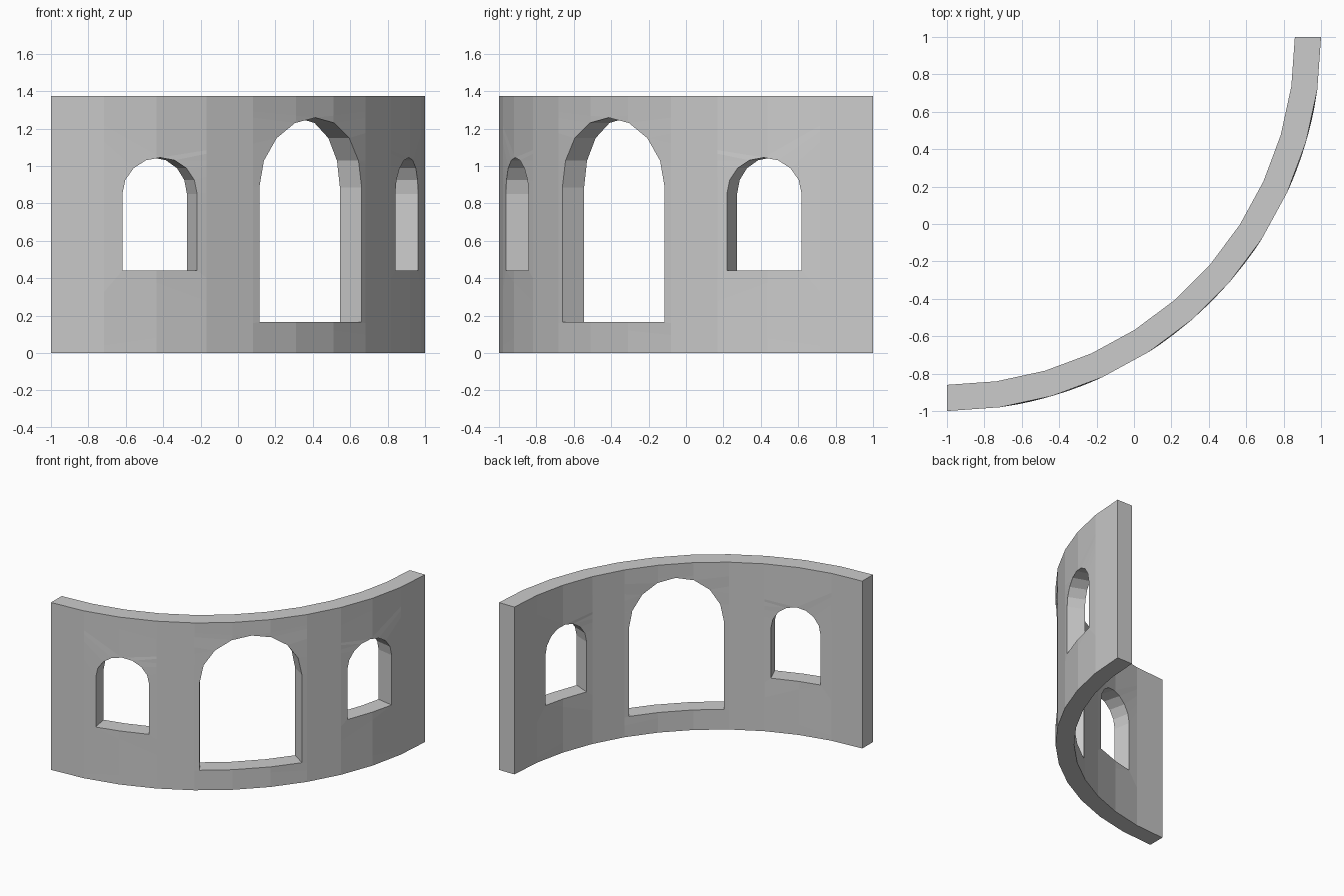
import bpy, bmesh
from math import radians, sin, cos, pi

if "Cube" in bpy.data.objects:
    bpy.data.objects.remove(bpy.data.objects["Cube"])

R_OUT, R_IN, HEIGHT = 2.0, 1.86, 1.375
SEGMENTS, SWEEP = 11, pi / 2


def arch(mid, half, sill, spring, rise, n=8):
    """Outline of an arched opening as (angle, height) points."""
    pts = [(mid - half, sill), (mid + half, sill)]
    for i in range(n + 1):
        a = pi * i / n
        pts.append((mid + half * cos(a), spring + rise * sin(a)))
    return pts


# Unrolled wall outline, two windows and a tall central opening
window = (radians(6), 0.44, 0.85, 0.195)
outlines = [
    [(0, 0), (SWEEP, 0), (SWEEP, HEIGHT), (0, HEIGHT)],
    arch(radians(17), *window),
    arch(radians(45), radians(11.15), 0.165, 0.885, 0.373),
    arch(radians(73), *window),
]

bm = bmesh.new()
for pts in outlines:
    verts = [bm.verts.new((u, v, 0)) for u, v in pts]
    for a, b in zip(verts, verts[1:] + verts[:1]):
        bm.edges.new((a, b))
bmesh.ops.triangle_fill(bm, edges=bm.edges[:], use_beauty=True, normal=(0, 0, 1))

# Upright cuts that give the wall its flat facets
for i in range(1, SEGMENTS):
    bmesh.ops.bisect_plane(bm, geom=bm.verts[:] + bm.edges[:] + bm.faces[:], dist=1e-5,
                           plane_co=(SWEEP * i / SEGMENTS, 0, 0), plane_no=(1, 0, 0))

# Thickness, then bend around the centre of the curve
ext = bmesh.ops.extrude_face_region(bm, geom=bm.faces[:], use_keep_orig=True)
for v in ext["geom"]:
    if isinstance(v, bmesh.types.BMVert):
        v.co.z = 1
for v in bm.verts:
    t, z = v.co.x, v.co.y
    r = R_IN if v.co.z > 0.5 else R_OUT
    v.co = (-1 + r * sin(t), 1 - r * cos(t), z)
bmesh.ops.recalc_face_normals(bm, faces=bm.faces[:])

mesh = bpy.data.meshes.new("curved_wall")
bm.to_mesh(mesh)
bm.free()
bpy.context.collection.objects.link(bpy.data.objects.new("curved_wall", mesh))
